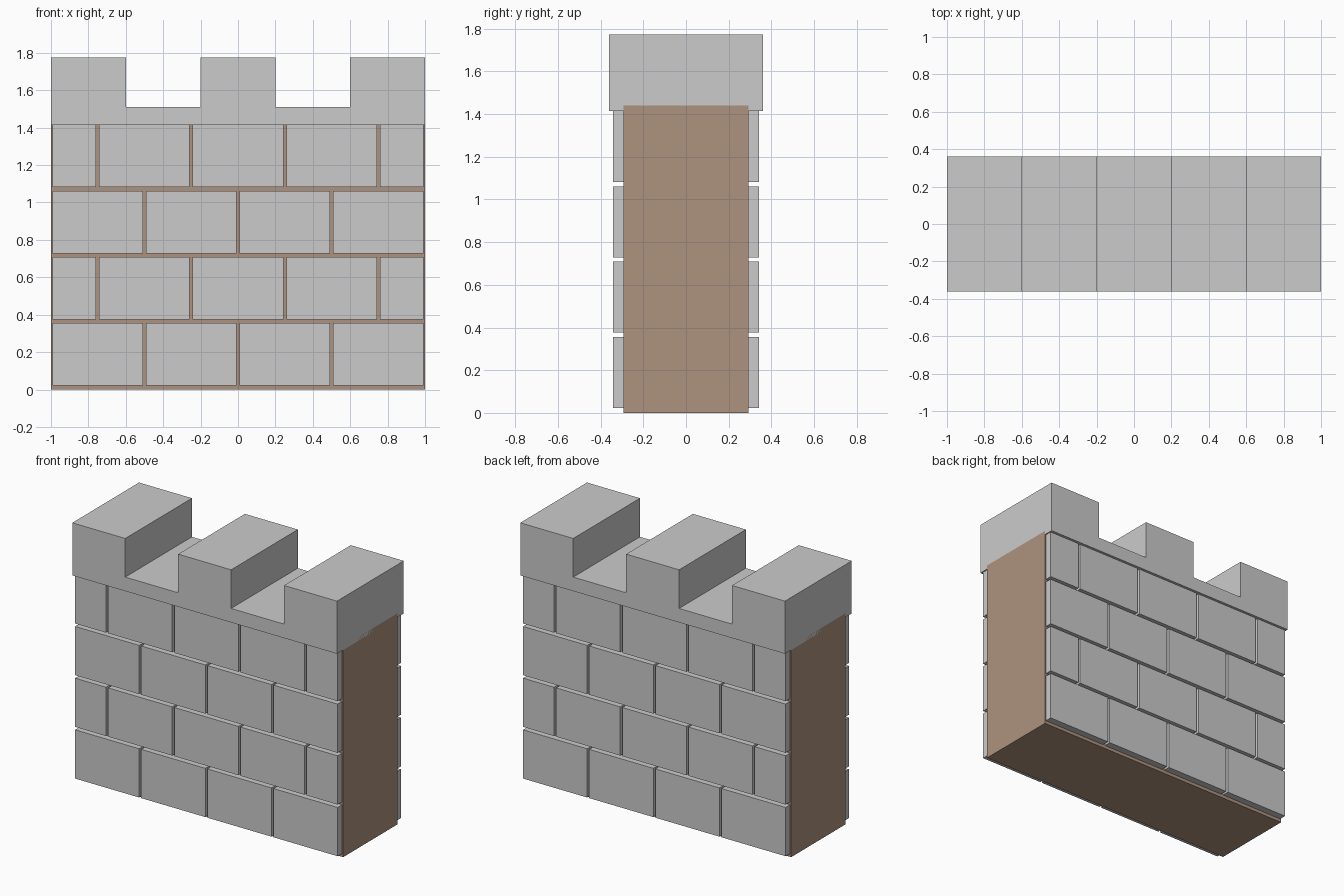
import bpy, bmesh

if "Cube" in bpy.data.objects:
    bpy.data.objects.remove(bpy.data.objects["Cube"])

HALF = 1.0                                   # half length of the wall
mortar = bpy.data.materials.new("mortar")
mortar.diffuse_color = (0.42, 0.29, 0.21, 1)
mortar.use_nodes = True
mortar.node_tree.nodes["Principled BSDF"].inputs["Base Color"].default_value = mortar.diffuse_color


def finish(name, bm, material=None):
    bmesh.ops.recalc_face_normals(bm, faces=bm.faces)
    mesh = bpy.data.meshes.new(name)
    bm.to_mesh(mesh)
    bm.free()
    obj = bpy.data.objects.new(name, mesh)
    bpy.context.collection.objects.link(obj)
    if material:
        mesh.materials.append(material)
    return obj


def add_box(bm, lo, hi):
    verts = bmesh.ops.create_cube(bm, size=1)["verts"]
    for v in verts:
        v.co = [(a + b) / 2 + c * (b - a) for a, b, c in zip(lo, hi, v.co)]


# Mortar core
bm = bmesh.new()
add_box(bm, (-HALF, -0.293, 0), (HALF, 0.293, 1.441))
finish("mortar_core", bm, mortar)

# Stone courses in running bond, on the front and back faces
GAP = 0.008
for row in range(4):
    z = 0.0225 + 0.353 * row
    joints = [-0.5, 0, 0.5] if row % 2 == 0 else [-0.75, -0.25, 0.25, 0.75]
    edges = [-HALF] + joints + [HALF]
    bm = bmesh.new()
    for x0, x1 in zip(edges, edges[1:]):
        for side in (-1, 1):
            y0, y1 = sorted((side * 0.27, side * 0.3415))
            add_box(bm, (x0 + GAP, y0, z), (x1 - GAP, y1, z + 0.333))
    finish(f"stone_course_{row + 1}", bm)

# Battlement cap: crenellated profile extruded through the wall
low, top = 1.51, 1.774
profile = [(-1, 1.4145), (1, 1.4145), (1, top), (0.6, top), (0.6, low), (0.2, low),
           (0.2, top), (-0.2, top), (-0.2, low), (-0.6, low), (-0.6, top), (-1, top)]
bm = bmesh.new()
face = bm.faces.new([bm.verts.new((x, -0.36, z)) for x, z in profile])
ext = bmesh.ops.extrude_face_region(bm, geom=[face], use_keep_orig=True)
moved = [g for g in ext["geom"] if isinstance(g, bmesh.types.BMVert)]
bmesh.ops.translate(bm, verts=moved, vec=(0, 0.72, 0))
finish("battlement_cap", bm)
